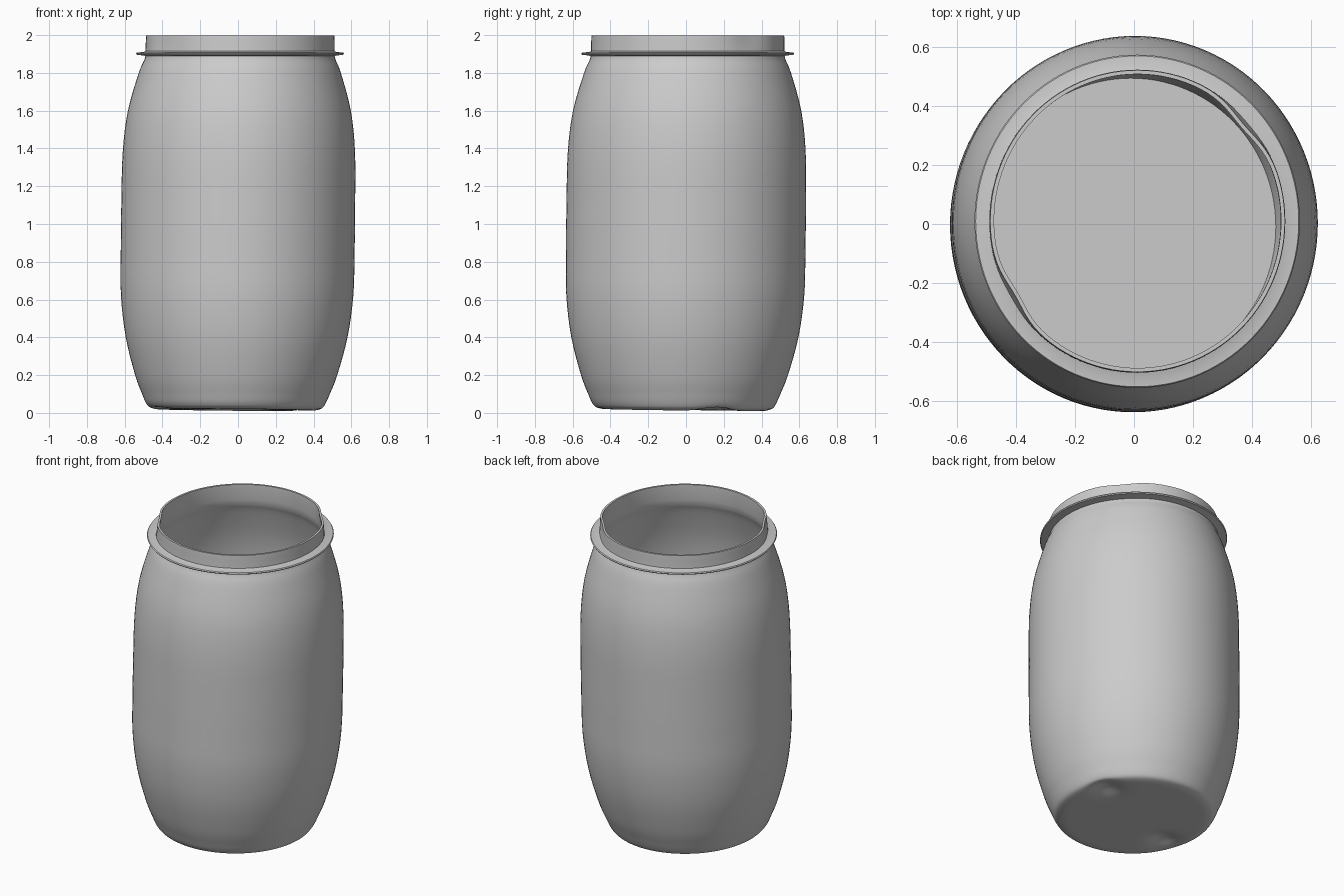
import bpy, bmesh, math

if "Cube" in bpy.data.objects:
    bpy.data.objects.remove(bpy.data.objects["Cube"])

SEG = 112


def smooth_path(pts, steps=4):
    # Catmull-Rom resampling of a (radius, z) profile
    out = []
    for i in range(len(pts) - 1):
        p0, p1 = pts[max(i - 1, 0)], pts[i]
        p2, p3 = pts[i + 1], pts[min(i + 2, len(pts) - 1)]
        for s in range(steps):
            t = s / steps
            out.append(tuple(0.5 * (2 * b + (c - a) * t + (2 * a - 5 * b + 4 * c - d) * t * t
                                    + (3 * b - a - 3 * c + d) * t ** 3)
                             for a, b, c, d in zip(p0, p1, p2, p3)))
    return out + [pts[-1]]


def place(r, z, a):
    # slightly oval section whose centre leans with height
    lean = z - 1
    return (r * math.cos(a) + 0.012 * lean, 1.024 * r * math.sin(a) + 0.01 * lean, z)


def lathe(name, profile, closed=False, warp=None):
    bm = bmesh.new()
    rings = []
    for k, (r, z) in enumerate(profile):
        if r < 1e-5:
            rings.append([bm.verts.new(place(0, z, 0))] * SEG)
        else:
            rings.append([bm.verts.new(place(r, z, 2 * math.pi * j / SEG)) for j in range(SEG)])
    pairs = list(zip(rings, rings[1:]))
    if closed:
        pairs.append((rings[-1], rings[0]))
    for lo, hi in pairs:
        for j in range(SEG):
            n = (j + 1) % SEG
            bm.faces.new(list(dict.fromkeys((lo[j], lo[n], hi[n], hi[j]))))
    if warp:
        for v in bm.verts:
            warp(v.co)
    bmesh.ops.recalc_face_normals(bm, faces=bm.faces[:])
    me = bpy.data.meshes.new(name)
    bm.to_mesh(me)
    bm.free()
    ob = bpy.data.objects.new(name, me)
    bpy.context.collection.objects.link(ob)
    bpy.ops.object.select_all(action='DESELECT')
    ob.select_set(True)
    bpy.context.view_layer.objects.active = ob
    bpy.ops.object.shade_smooth_by_angle(angle=math.radians(40))
    return ob


# bulging side wall, rounded at the foot and drawn in at the neck
wall = smooth_path([(0.42, 0.016), (0.455, 0.026), (0.475, 0.05), (0.497, 0.1), (0.535, 0.2),
                    (0.587, 0.4), (0.615, 0.62), (0.619, 0.85), (0.619, 1.1), (0.615, 1.38),
                    (0.59, 1.6), (0.535, 1.8), (0.506, 1.87), (0.5, 1.9)])
base = [(0.03 * i, 0.016) for i in range(14)]
rim = [(0.5, 1.96), (0.498, 1.998), (0.485, 1.998), (0.485, 1.9)]
inside = [(r - 0.017, z) for r, z in reversed(wall) if 0.12 < z < 1.86]
floor = [(0.49, 0.11), (0.0, 0.11)]

DENTS = [(0.33, 0.14), (-0.33, -0.12)]


def dent_body(co):
    # two shallow hollows under a slightly tilted base
    if co.z < 0.06:
        f = 1 - co.z / 0.06
        co.z -= f * (0.016 * co.y - 0.0 + 0.012 * co.x)
        for x, y in DENTS:
            d2 = (co.x - x) ** 2 + (co.y - y) ** 2
            co.z += 0.045 * f * math.exp(-d2 / 0.007)
    # two flattened patches on the inner lip
    r = math.hypot(co.x, co.y)
    if co.z > 1.88 and r < 0.53:
        a = math.atan2(co.y, co.x)
        for c in (math.radians(42), math.radians(-149)):
            d = math.atan2(math.sin(a - c), math.cos(a - c))
            k = 1 - 0.035 * math.exp(-(d / 0.2) ** 2) * min(1, (co.z - 1.88) / 0.1)
            co.x *= k
            co.y *= k


lathe("drum_body", base + wall + rim + inside + floor, warp=dent_body)

# thin flange around the neck
lathe("neck_flange", [(0.49, 1.888), (0.52, 1.893), (0.546, 1.896), (0.55, 1.902),
                      (0.546, 1.908), (0.515, 1.91), (0.49, 1.918)], closed=True)
